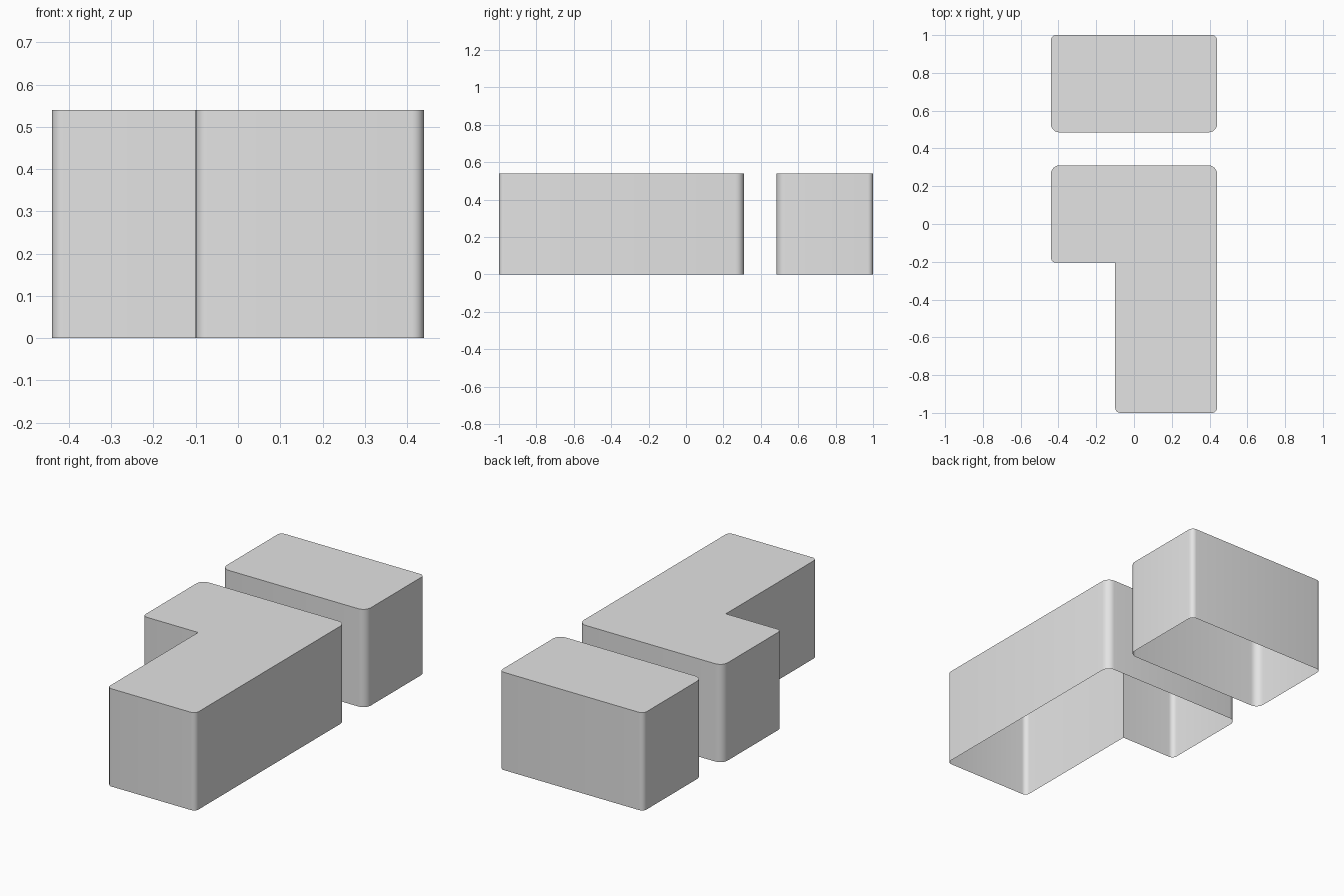
import bpy
import bmesh
from math import cos, pi, radians, sin
from mathutils import Vector

HEIGHT = 0.54
SEGMENTS = 6

cube = bpy.data.objects.get("Cube")
if cube:
    bpy.data.objects.remove(cube, do_unlink=True)

# Plain light grey for every part
grey = bpy.data.materials.new("light_grey")
grey.use_nodes = True
colour = (0.77, 0.77, 0.77, 1)
grey.diffuse_color = colour
grey.node_tree.nodes["Principled BSDF"].inputs["Base Color"].default_value = colour


def rounded_outline(corners):
    """Turn (x, y, radius) corners into a closed outline with round corners."""
    points = []
    for i, (x, y, radius) in enumerate(corners):
        corner = Vector((x, y))
        if radius == 0:
            points.append(corner)
            continue
        before = Vector(corners[i - 1][:2])
        after = Vector(corners[(i + 1) % len(corners)][:2])
        a = (before - corner).normalized() * radius
        b = (after - corner).normalized() * radius
        centre = corner + a + b
        for k in range(SEGMENTS + 1):
            # Quarter turn from one tangent point to the other
            t = pi / 2 * k / SEGMENTS
            points.append(centre - b * cos(t) - a * sin(t))
    return points


def building(name, corners):
    """Raise walls from an outline, with a flat roof and an open underside."""
    bm = bmesh.new()
    roof = [bm.verts.new((p.x, p.y, HEIGHT)) for p in rounded_outline(corners)]
    base = [bm.verts.new((v.co.x, v.co.y, 0)) for v in roof]
    bm.faces.new(roof)
    for i in range(len(roof)):
        bm.faces.new((base[i - 1], base[i], roof[i], roof[i - 1]))
    mesh = bpy.data.meshes.new(name)
    bm.to_mesh(mesh)
    bm.free()
    mesh.materials.append(grey)
    obj = bpy.data.objects.new(name, mesh)
    bpy.context.collection.objects.link(obj)
    bpy.ops.object.select_all(action="DESELECT")
    obj.select_set(True)
    bpy.context.view_layer.objects.active = obj
    bpy.ops.object.shade_smooth_by_angle(angle=radians(35))


SMALL, LARGE = 0.028, 0.045

# L-shaped block at the front, with a sharp inner corner
building("l_shaped_block", [
    (-0.1, -1, SMALL), (0.44, -1, SMALL), (0.44, 0.31, LARGE),
    (-0.44, 0.31, LARGE), (-0.44, -0.205, SMALL), (-0.1, -0.205, 0),
])

# Separate rectangular block at the back
building("rear_block", [
    (-0.44, 0.485, LARGE), (0.44, 0.485, LARGE),
    (0.44, 1, SMALL), (-0.44, 1, SMALL),
])
